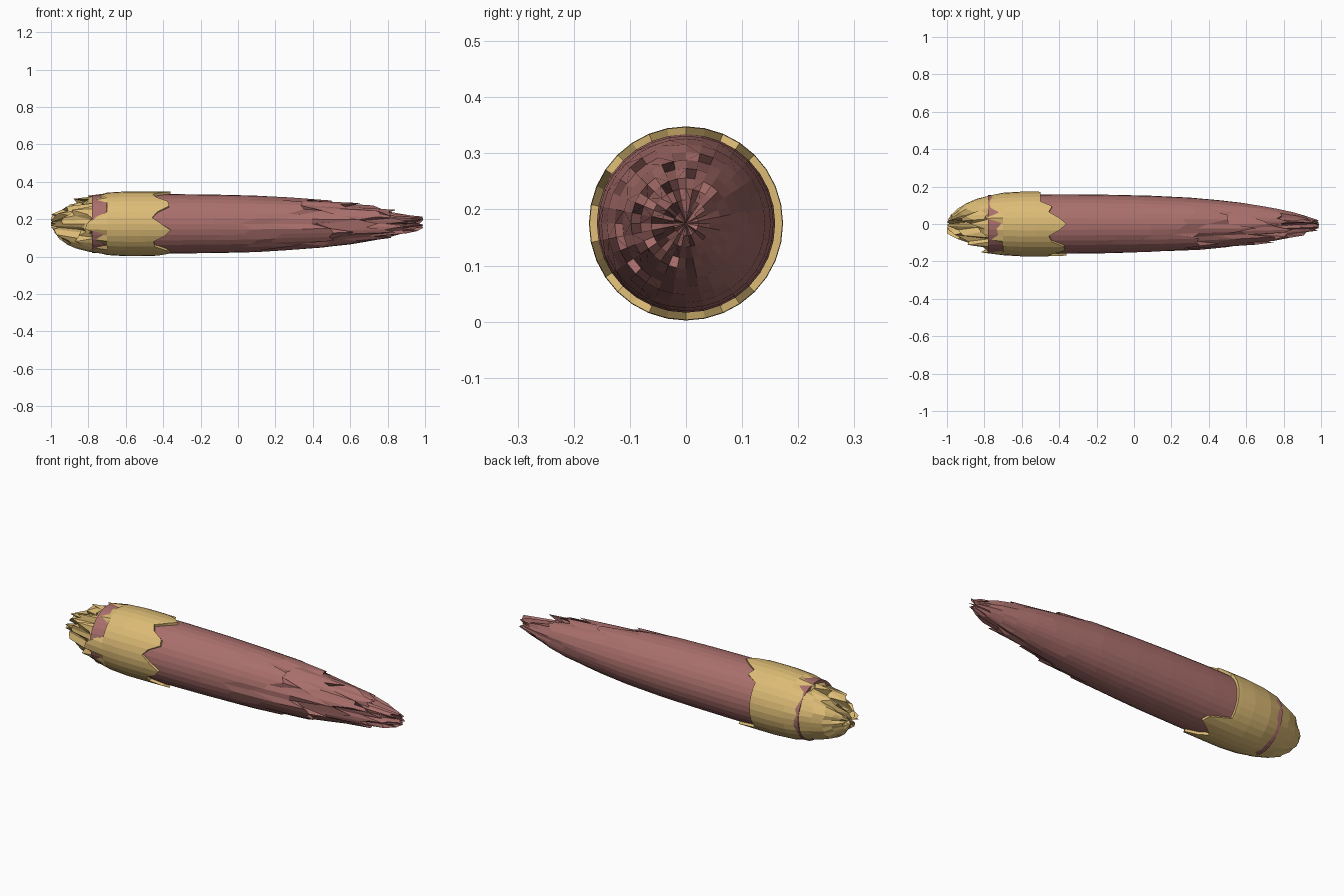
import bpy, bmesh, math, random

if "Cube" in bpy.data.objects:
    bpy.data.objects.remove(bpy.data.objects["Cube"])
random.seed(7)
SEG = 32
ZC = 0.175


def material(name, col):
    m = bpy.data.materials.new(name)
    m.diffuse_color = (*col, 1)
    m.use_nodes = True
    m.node_tree.nodes["Principled BSDF"].inputs["Base Color"].default_value = m.diffuse_color
    return m


def ragged_lathe(name, profile, mat, shift):
    """Lathe round the x axis; shift(i, x, angle) pushes each vertex along x."""
    bm = bmesh.new()
    rings = []
    for i, (x, r) in enumerate(profile):
        if r == 0:
            rings.append([bm.verts.new((x, 0, ZC))] * SEG)
            continue
        ring = []
        for k in range(SEG):
            a = 2 * math.pi * k / SEG
            ring.append(bm.verts.new((x + shift(i, x, a), r * math.sin(a), ZC + r * math.cos(a))))
        rings.append(ring)
    for lo, hi in zip(rings, rings[1:]):
        for k in range(SEG):
            n = (k + 1) % SEG
            face = list(dict.fromkeys((lo[k], lo[n], hi[n], hi[k])))
            bm.faces.new(face)
    bmesh.ops.recalc_face_normals(bm, faces=bm.faces[:])
    me = bpy.data.meshes.new(name)
    bm.to_mesh(me)
    bm.free()
    ob = bpy.data.objects.new(name, me)
    bpy.context.collection.objects.link(ob)
    me.materials.append(mat)
    return ob


# the far lower side is smooth, the front side is frayed
def fray(a):
    return 0.15 + 0.85 * max(0, min(1, 0.55 - math.sin(a - 0.35)))


def body_shift(i, x, a):
    if x < -0.2:
        return 0
    amount = min(1, (x + 0.2) / 0.5) * fray(a)
    s = random.uniform(-0.16, 0.08) * amount
    return min(s, 0.99 - x)


def cap_shift(i, x, a):
    if x > -0.45:            # wavy open rim, cut back on the far side
        if math.sin(a) > 0.6:
            return -0.14
        return -0.05 + 0.05 * math.cos(7 * a)
    if x < -0.72:            # frayed closed end
        return max(random.uniform(-0.04, 0.13) * fray(a), -1 - x)
    return 0


# long tapering body with a flat base
ragged_lathe("body", [
    (-0.78, 0), (-0.78, 0.155), (-0.36, 0.159), (-0.1, 0.156), (0.1, 0.151), (0.3, 0.141),
    (0.46, 0.127), (0.58, 0.113), (0.68, 0.098), (0.77, 0.081), (0.85, 0.062),
    (0.92, 0.042), (0.98, 0.022), (0.97, 0)], material("dull_red", (0.40, 0.16, 0.15)), body_shift)

# rounded cap over the blunt end
ragged_lathe("cap", [
    (-0.98, 0), (-0.99, 0.025), (-0.975, 0.052), (-0.945, 0.082), (-0.9, 0.112),
    (-0.85, 0.134), (-0.78, 0.153), (-0.70, 0.167), (-0.6, 0.173), (-0.52, 0.173),
    (-0.36, 0.172), (-0.36, 0.157)], material("gold", (0.72, 0.50, 0.18)), cap_shift)
